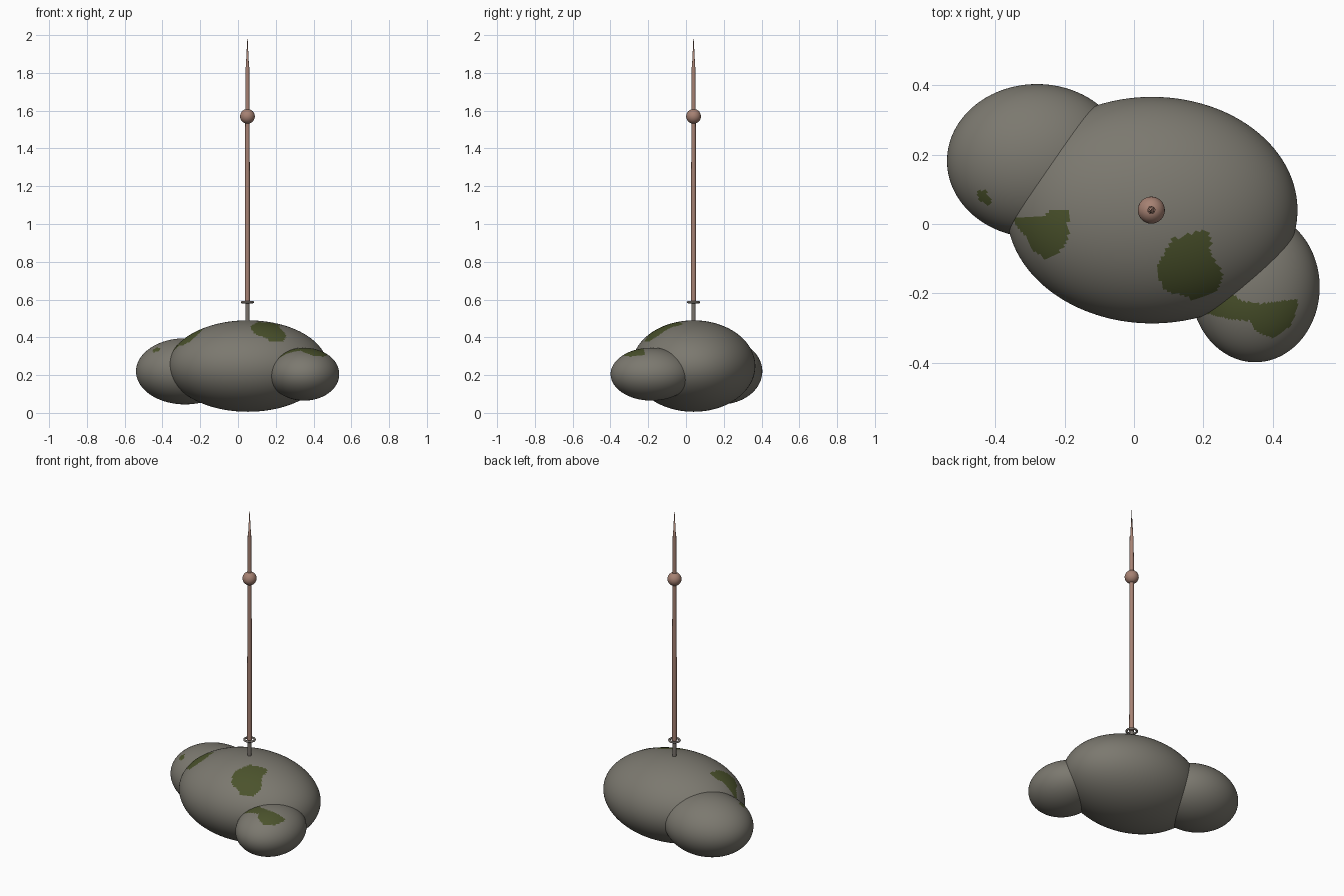
import bpy
import math
from mathutils import Vector
from mathutils.geometry import intersect_point_tri_2d

if "Cube" in bpy.data.objects:
    bpy.data.objects.remove(bpy.data.objects["Cube"])


def material(name, color):
    mat = bpy.data.materials.new(name)
    mat.use_nodes = True
    mat.diffuse_color = (*color, 1)
    mat.node_tree.nodes["Principled BSDF"].inputs["Base Color"].default_value = (*color, 1)
    return mat


STONE = material("grey stone", (0.2, 0.19, 0.16))
MOSS = material("dark moss", (0.07, 0.085, 0.025))
COPPER = material("copper", (0.38, 0.22, 0.17))
IRON = material("dull iron", (0.19, 0.17, 0.15))
POLE_X, POLE_Y = 0.05, 0.04


def finish(name, *mats):
    obj = bpy.context.object
    obj.name = name
    for mat in mats:
        obj.data.materials.append(mat)
    bpy.ops.object.shade_smooth_by_angle(angle=math.radians(40))
    return obj


def inside(x, y, outline):
    # Crossing test of a point against a closed outline
    hit = False
    for (ax, ay), (bx, by) in zip(outline, outline[1:] + outline[:1]):
        if (ay > y) != (by > y) and x < ax + (y - ay) / (by - ay) * (bx - ax):
            hit = not hit
    return hit


def boulder(name, centre, radii, patches):
    # Ellipsoid whose upper faces within a patch outline are mossy
    bpy.ops.mesh.primitive_uv_sphere_add(segments=176, ring_count=88, radius=1)
    mesh = bpy.context.object.data
    for v in mesh.vertices:
        v.co = Vector(c + r * p for c, r, p in zip(centre, radii, v.co))
    obj = finish(name, STONE, MOSS)
    for face in mesh.polygons:
        x, y, z = face.center
        if z > centre[2] and any(inside(x, y, outline) for outline in patches):
            face.material_index = 1
    return obj


# Boulders with moss patches
crown_moss = [(.15, -.03), (.21, -.015), (.224, -.045), (.22, -.08), (.258, -.147),
              (.243, -.19), (.18, -.22), (.08, -.19), (.068, -.12), (.108, -.046)]
shoulder_moss = [(-.36, .02), (-.26, .023), (-.23, .043), (-.19, .04), (-.19, -.045),
                 (-.22, -.087), (-.258, -.098), (-.29, -.075), (-.315, -.035)]
spot_moss = [(-.455, .095), (-.43, .098), (-.41, .066), (-.422, .055), (-.445, .066)]
front_moss = [(.2, -.256), (.27, -.19), (.31, -.222), (.365, -.23), (.405, -.225), (.47, -.217),
              (.474, -.24), (.45, -.297), (.4, -.33), (.353, -.31), (.333, -.28), (.275, -.275)]
boulder("main_boulder", (.052, .04, .248), (.42, .327, .242), [crown_moss, shoulder_moss])
boulder("right_boulder", (-.28, .182, .22), (.26, .222, .175), [spot_moss])
boulder("left_boulder", (.35, -.182, .205), (.186, .217, .14), [front_moss])


def rod(name, z0, z1, r0, r1, mat):
    bpy.ops.mesh.primitive_cone_add(vertices=24, radius1=r0, radius2=r1, depth=z1 - z0,
                                    location=(POLE_X, POLE_Y, (z0 + z1) / 2))
    return finish(name, mat)


# Spear standing in the main boulder
rod("lower_stem", .4, .59, .011, .011, IRON)
rod("shaft", .585, 1.83, .014, .011, COPPER)
rod("spear_tip", 1.82, 2, .009, 0, COPPER)

# Collar ring and ball on the shaft
bpy.ops.mesh.primitive_torus_add(major_segments=48, minor_segments=12, major_radius=.029,
                                 minor_radius=.006, location=(POLE_X, POLE_Y, .586))
finish("collar_ring", IRON)
bpy.ops.mesh.primitive_uv_sphere_add(segments=48, ring_count=24, radius=.039,
                                     location=(POLE_X, POLE_Y, 1.57))
finish("shaft_ball", COPPER)
